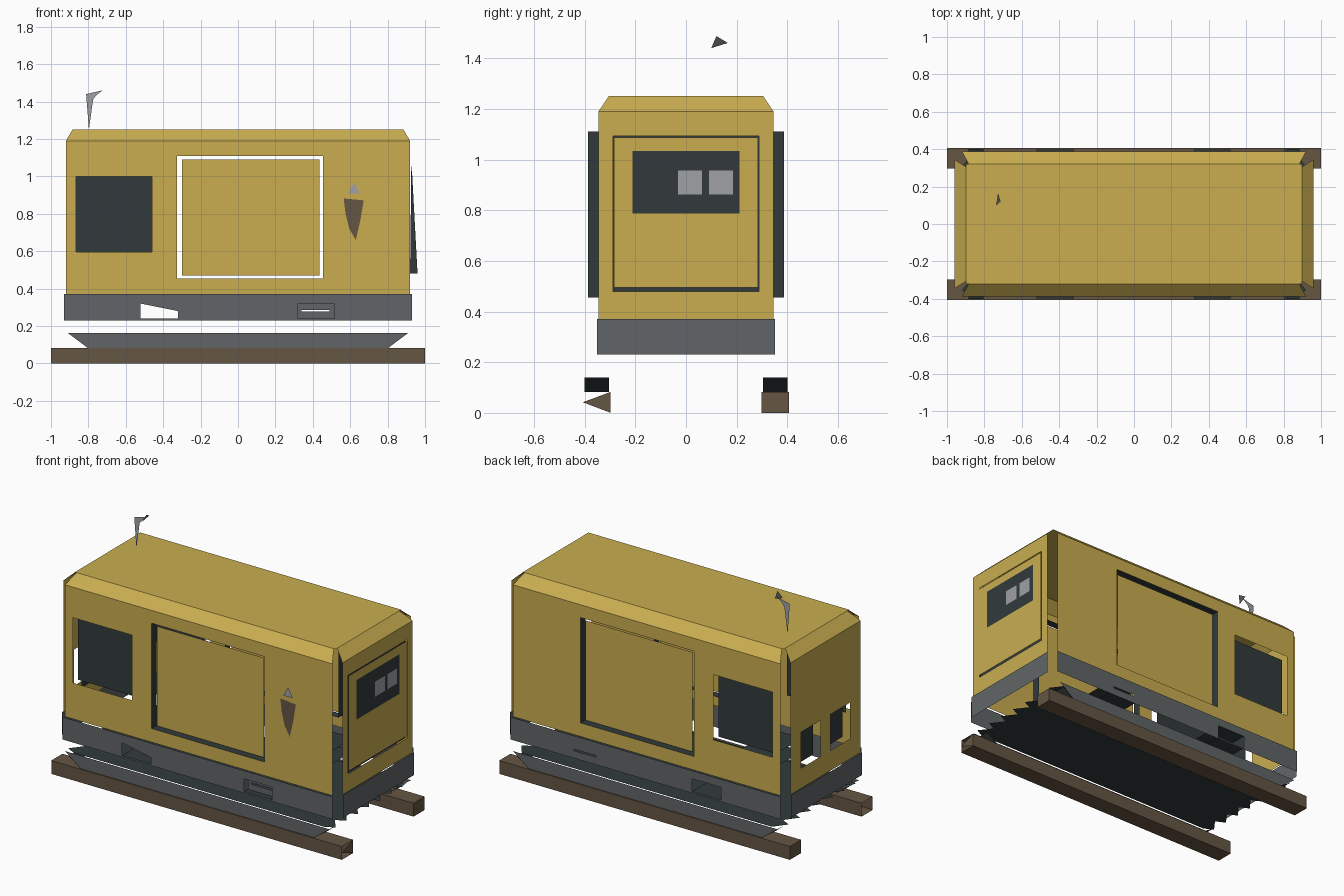
import bpy

cube = bpy.data.objects.get("Cube")
if cube:
    bpy.data.objects.remove(cube, do_unlink=True)


def material(name, *rgb):
    lin = [((c + 0.055) / 1.055) ** 2.4 for c in rgb] + [1.0]
    m = bpy.data.materials.new(name)
    m.use_nodes = True
    m.diffuse_color = lin
    m.node_tree.nodes["Principled BSDF"].inputs["Base Color"].default_value = lin
    return m


YELLOW = material("ochre_paint", 0.79, 0.68, 0.315)
GREY = material("steel_grey", 0.38, 0.397, 0.405)
DARK = material("dark_louvre", 0.195, 0.228, 0.232)
BROWN = material("brown_rail", 0.395, 0.335, 0.265)
LIGHT = material("light_grey", 0.62, 0.63, 0.645)


def mesh(name, mat, verts, faces):
    me = bpy.data.meshes.new(name)
    me.from_pydata(verts, [], faces)
    me.materials.append(mat)
    ob = bpy.data.objects.new(name, me)
    bpy.context.collection.objects.link(ob)
    return ob


def on_y(y):
    return lambda u, v: (u, y, v)


def on_x(x):
    return lambda u, v: (x, u, v)


def on_z(z):
    return lambda u, v: (u, v, z)


def poly(name, mat, place, points):
    return mesh(name, mat, [place(*p) for p in points], [list(range(len(points)))])


def sheet(name, mat, place, rect, holes=()):
    """Flat panel (u0, u1, v0, v1) with rectangular openings."""
    us = sorted({u for r in (rect, *holes) for u in r[:2]})
    vs = sorted({v for r in (rect, *holes) for v in r[2:]})
    verts = [place(u, v) for v in vs for u in us]
    faces, n = [], len(us)
    for j in range(len(vs) - 1):
        for i in range(n - 1):
            cu, cv = (us[i] + us[i + 1]) / 2, (vs[j] + vs[j + 1]) / 2
            if not any(h[0] < cu < h[1] and h[2] < cv < h[3] for h in holes):
                a = j * n + i
                faces.append((a, a + 1, a + n + 1, a + n))
    return mesh(name, mat, verts, faces)


def box(name, mat, x0, x1, y0, y1, z0, z1, skip=()):
    verts = [(x, y, z) for x in (x0, x1) for y in (y0, y1) for z in (z0, z1)]
    faces = [(0, 1, 3, 2), (4, 6, 7, 5), (0, 4, 5, 1), (2, 3, 7, 6), (0, 2, 6, 4), (1, 5, 7, 3)]
    return mesh(name, mat, verts, [f for i, f in enumerate(faces) if i not in skip])


# Main dimensions
BX, BY = 0.96, 0.387          # canopy walls
FX, FY = 0.92, 0.345          # wall widths inside the open corners
EAVE, TOP, SILL = 1.19, 1.25, 0.37
BASE_Y = 0.399
WINDOW = (-0.865, -0.46, 0.595, 1.0)
DOORWAY = (-0.325, 0.455, 0.455, 1.11)
DOOR = (-0.30, 0.435, 0.47, 1.09)
POCKETS = [(-0.52, -0.32, 0.24, 0.32), (0.32, 0.515, 0.24, 0.32)]
SLIT = (0.34, 0.49, 0.277, 0.287)

# Long sides, mirrored front and back
for s, side, openings in ((-1, "front", POCKETS), (1, "back", [POCKETS[0], SLIT])):
    sheet(side + "_wall", YELLOW, on_y(s * BY), (-FX, FX, SILL, EAVE), [WINDOW, DOORWAY])
    sheet(side + "_door", YELLOW, on_y(s * (BY - 0.02)), DOOR)
    sheet(side + "_louvre", DARK, on_y(s * (BY - 0.05)), WINDOW)
    sheet(side + "_base", GREY, on_y(s * BASE_Y), (-0.93, 0.93, 0.23, SILL), openings)
    mesh(side + "_roof_bevel", YELLOW,
         [(-FX, s * BY, EAVE), (FX, s * BY, EAVE), (0.885, s * 0.322, TOP), (-0.885, s * 0.322, TOP)],
         [(0, 1, 2, 3)])
    # Dark jambs round the doorway
    depth = sorted((s * BY, s * (BY - 0.05)))
    for x in DOORWAY[:2]:
        sheet(side + "_door_jamb", DARK, on_x(x), (*depth, *DOORWAY[2:]))
    for z in DOORWAY[2:]:
        sheet(side + "_door_sill", DARK, on_z(z), (*DOORWAY[:2], *depth))
    # Upright skid beam plate with raked dark ends
    poly(side + "_skid_plate", GREY, on_y(s * 0.4),
         [(-0.91, 0.163), (0.91, 0.163), (0.8, 0.08), (-0.8, 0.08)])
    for e in (-1, 1):
        mesh(side + "_skid_end", DARK,
             [(e * 0.8, s * 0.303, 0.082), (e * 0.8, s * 0.4, 0.082),
              (e * 0.885, s * 0.4, 0.14), (e * 0.885, s * 0.303, 0.14)], [(0, 1, 2, 3)])

# End walls
PANEL_HOLE = (-0.288, 0.288, 0.48, 1.092)
sheet("left_wall", YELLOW, on_x(BX), (-FY, FY, SILL, EAVE), [PANEL_HOLE])
sheet("left_door", YELLOW, on_x(BX), (-0.285, 0.285, 0.494, 1.086))
sheet("left_door_seal", DARK, on_x(BX - 0.01), PANEL_HOLE)
poly("left_door_jamb", DARK, on_y(-0.289), [(0.92, 0.48), (BX, 0.48), (0.927, 1.09)])
sheet("control_panel", DARK, on_x(BX + 0.003), (-0.212, 0.212, 0.787, 1.033))
for y in (-0.032, 0.09):
    sheet("control_screen", LIGHT, on_x(BX + 0.006), (y, y + 0.095, 0.862, 0.956))

VENTS = [(-0.24, -0.05, 0.495, 0.72), (0.05, 0.24, 0.495, 0.72)]
sheet("right_wall", YELLOW, on_x(-BX), (-FY, FY, SILL, EAVE), VENTS)
for v in VENTS:
    sheet("right_vent", DARK, on_x(-BX + 0.05), v)

for s, side in ((-1, "right"), (1, "left")):
    sheet(side + "_base", GREY, on_x(s * 0.967), (-0.351, 0.351, 0.23, SILL))
    mesh(side + "_roof_bevel", YELLOW,
         [(s * BX, -FY, EAVE), (s * BX, FY, EAVE), (s * 0.897, 0.305, TOP), (s * 0.897, -0.305, TOP)],
         [(0, 1, 2, 3)])

# Roof
sheet("roof", YELLOW, on_z(TOP), (-0.897, 0.897, -0.322, 0.322))

# Lifting pockets through the base
for u0, u1, v0, v1 in POCKETS:
    for v in (v0, v1):
        sheet("pocket_tunnel", DARK, on_z(v), (u0, u1, -BASE_Y, BASE_Y))
sheet("pocket_stop", GREY, on_y(-0.36), POCKETS[1], [SLIT])
poly("pocket_lip", GREY, on_y(-BASE_Y), [(-0.52, 0.32), (-0.32, 0.32), (-0.32, 0.28)])

# Front warning plate
poly("warning_triangle", LIGHT, on_y(-BY - 0.008), [(0.588, 0.908), (0.654, 0.908), (0.621, 0.967)])
poly("warning_plate", BROWN, on_y(-BY - 0.004),
     [(0.565, 0.882), (0.672, 0.872), (0.655, 0.77), (0.63, 0.66), (0.595, 0.72), (0.575, 0.8)])

# Dark pan floor with ragged ends
sheet("pan_floor", DARK, on_z(0.16), (-0.86, 0.86, -0.385, 0.385))
for s in (-1, 1):
    for i in range(7):
        y = -0.385 + 0.11 * i
        poly("floor_tooth", DARK, on_z(0.16), [(s * 0.86, y), (s * 0.86, y + 0.11), (s * 0.92, y + 0.03)])

# Skid rails; the front one has open ends
box("back_rail", BROWN, -1, 1, 0.297, 0.407, 0, 0.083)
box("front_rail", BROWN, -1, 1, -0.407, -0.297, 0, 0.083, skip=(0, 1))
poly("front_rail_end", BROWN, on_x(1.0), [(-0.407, 0.042), (-0.297, 0), (-0.297, 0.083)])

# Exhaust stack and flap
poly("exhaust_stack", LIGHT, on_y(0.14),
     [(-0.797, TOP), (-0.775, 1.41), (-0.762, 1.43), (-0.812, 1.44)])
poly("exhaust_cap", LIGHT, on_y(0.14), [(-0.812, 1.44), (-0.762, 1.43), (-0.725, 1.46)])
poly("exhaust_flap", GREY, lambda y, z: (-0.737 + 0.5 * (z - 1.44), y, z),
     [(0.10, 1.44), (0.165, 1.46), (0.12, 1.487)])
